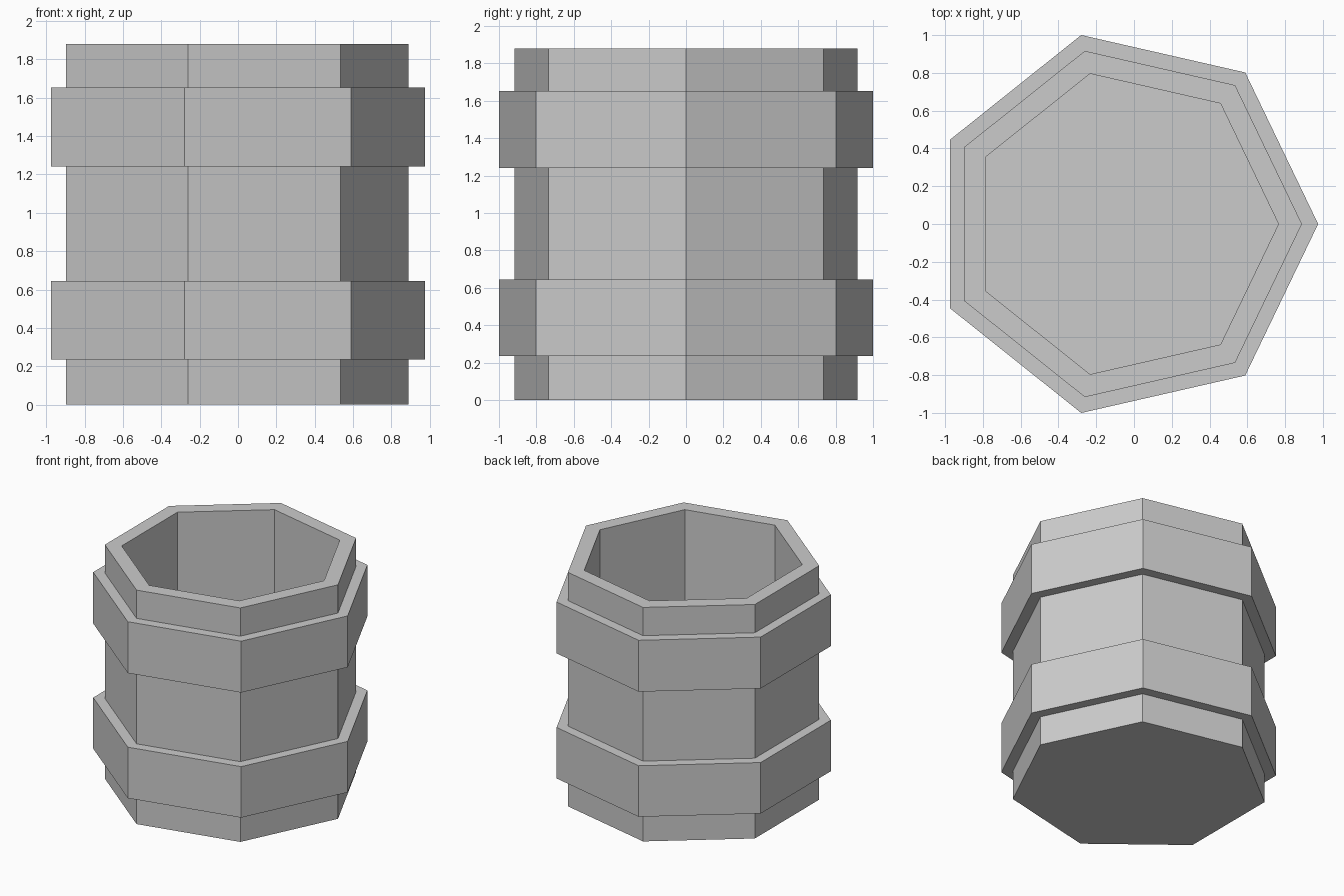
import bpy, bmesh
from math import cos, sin, tau

if "Cube" in bpy.data.objects:
    bpy.data.objects.remove(bpy.data.objects["Cube"])

SIDES = 7
CX = -0.051            # heptagon centre, so the bounding box is centred on x = 0
R_HOOP, R_BODY, R_INNER = 1.026, 0.94, 0.816
HEIGHT, FLOOR = 1.88, 0.12


def lathe(name, profile, closed=False):
    """Sweep an (r, z) profile around seven sides; open ends get capped."""
    bm = bmesh.new()
    rings = [[bm.verts.new((CX + r * cos(tau * i / SIDES), r * sin(tau * i / SIDES), z))
              for i in range(SIDES)] for r, z in profile]
    pairs = list(zip(rings, rings[1:]))
    if closed:
        pairs.append((rings[-1], rings[0]))
    for a, b in pairs:
        for i in range(SIDES):
            j = (i + 1) % SIDES
            bm.faces.new((a[i], a[j], b[j], b[i]))
    if not closed:
        bm.faces.new(rings[0])
        bm.faces.new(rings[-1])
    bmesh.ops.recalc_face_normals(bm, faces=bm.faces)
    mesh = bpy.data.meshes.new(name)
    bm.to_mesh(mesh)
    bm.free()
    obj = bpy.data.objects.new(name, mesh)
    bpy.context.collection.objects.link(obj)
    return obj


# Hollow body: base, outer wall, rim, inner wall, floor
lathe("barrel_body", [(R_BODY, 0), (R_BODY, HEIGHT), (R_INNER, HEIGHT), (R_INNER, FLOOR)])

# Two raised hoops, slightly sunk into the wall
for name, z0, z1 in (("lower_hoop", 0.235, 0.645), ("upper_hoop", 1.24, 1.653)):
    r_in = R_BODY - 0.03
    lathe(name, [(r_in, z0), (R_HOOP, z0), (R_HOOP, z1), (r_in, z1)], closed=True)
